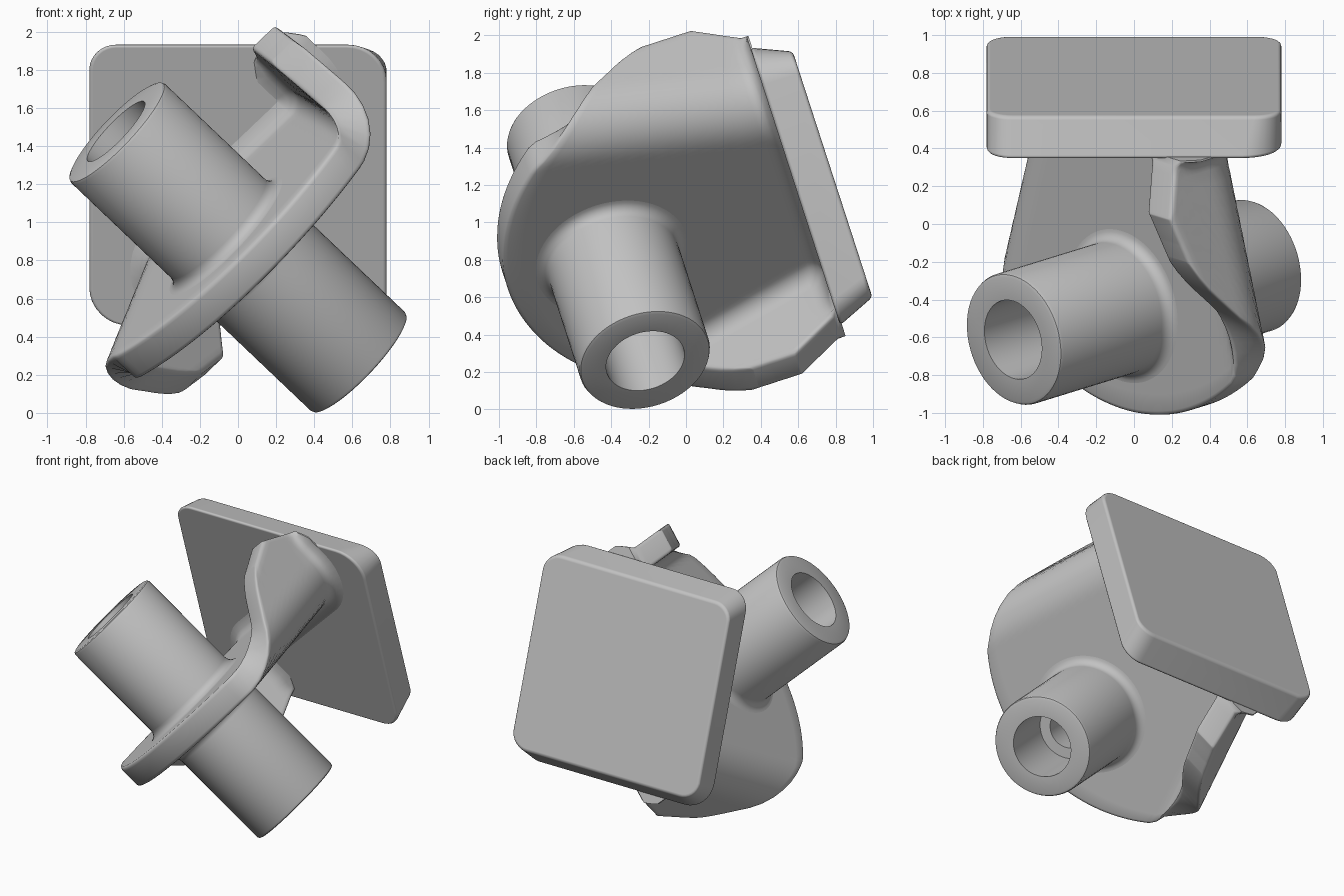
import bpy, bmesh
from math import sin, cos, pi, sqrt, radians
from mathutils import Matrix, Vector

cube = bpy.data.objects.get("Cube")
if cube:
    bpy.data.objects.remove(cube, do_unlink=True)

grey = bpy.data.materials.new("plain_grey")
grey.use_nodes = True
grey.diffuse_color = (0.54, 0.54, 0.54, 1)
grey.node_tree.nodes["Principled BSDF"].inputs["Base Color"].default_value = (0.54, 0.54, 0.54, 1)

# Shared frame: x across, y toward the mounting plate, z up along the plate
FRAME = Matrix.Translation((0.0, -0.415, 0.868)) @ Matrix.Rotation(radians(17.95), 4, 'X')
BORE_AXIS = FRAME @ Matrix.Rotation(radians(135), 4, 'Y')


def finish(name, bm, matrix, angle=35):
    bmesh.ops.recalc_face_normals(bm, faces=bm.faces)
    mesh = bpy.data.meshes.new(name)
    bm.to_mesh(mesh)
    bm.free()
    mesh.materials.append(grey)
    obj = bpy.data.objects.new(name, mesh)
    bpy.context.collection.objects.link(obj)
    obj.matrix_world = matrix
    bpy.ops.object.select_all(action='DESELECT')
    obj.select_set(True)
    bpy.context.view_layer.objects.active = obj
    bpy.ops.object.shade_smooth_by_angle(angle=radians(angle))
    return obj


# Mounting plate: rounded square, tapered to the back, two corners cut larger in front
def rounded_square(half, radii, steps=8):
    for q, (sx, sz) in enumerate(((1, 1), (-1, 1), (-1, -1), (1, -1))):
        radius = radii[q % 2]
        c = half - radius
        for i in range(steps + 1):
            a = (q + i / steps) * pi / 2
            yield sx * c + radius * cos(a), sz * c + radius * sin(a)


bm = bmesh.new()
loops = []
for y, taper, radii in ((1.05, 1.0, (0.21, 0.14)), (1.26, 0.885, (0.14, 0.14))):
    loops.append([bm.verts.new((x, y, z * taper)) for x, z in rounded_square(0.78, radii)])
    bm.faces.new(loops[-1])
for i in range(len(loops[0])):
    bm.faces.new((loops[0][i - 1], loops[0][i], loops[1][i], loops[1][i - 1]))
plate = finish("mounting_plate", bm, FRAME)
soft = plate.modifiers.new("soft_edges", 'BEVEL')
soft.width, soft.segments, soft.limit_method = 0.02, 3, 'ANGLE'
soft.angle_limit = radians(40)
soft.harden_normals = True

# Bent web: an S-shaped sheet with a rounded rim, flaring into the plate
S_END, HALF, RIM, FLARE, TOP = 1.205, 0.09, 0.025, 0.09, 1.06
BEND, SPREAD = radians(90), 0.15


def clamp(v, low=0.0, high=1.0):
    return min(max(v, low), high)


def section(s, y):
    """Centre point and heading of the sheet at arc length s, depth y."""
    kink = 0.92 - 0.29 * y
    x = z = 0.0
    a, n = pi / 4, 40
    for i in range(n):
        t = ((i + 0.5) * abs(s) / n - kink + SPREAD) / (2 * SPREAD)
        a = pi / 4 + BEND * clamp(t)
        x += cos(a) * abs(s) / n
        z += sin(a) * abs(s) / n
    sign = 1 if s >= 0 else -1
    return sign * x, sign * z, a


def rim_limits(s):
    """Lowest and highest depth of the sheet at arc length s."""
    s = abs(s)
    low = 0.7 - 1.28 * sqrt(1 - (s / 1.22) ** 2)
    low += 0.17 * sin(pi * clamp((s - 0.83) / 0.4))
    return low, min(TOP, 0.75 + (1.22 - s) / 0.7)


def thickness(s, y, low, high):
    gap = min(y - low, S_END - abs(s))
    if high < TOP - 0.001:
        gap = min(gap, high - y)
    gap = clamp(gap, 0, RIM)
    h = HALF - RIM + sqrt(RIM ** 2 - (RIM - gap) ** 2)
    f = clamp(y - (1.05 - FLARE), 0, FLARE)
    return h + (FLARE - sqrt(FLARE ** 2 - f ** 2)) * clamp((1.03 - abs(s)) / 0.12)


edge = (0, 0.003, 0.01, RIM)
half_s = [S_END * i / 40 for i in range(40)] + [S_END - d for d in reversed(edge[:-1])]
columns = [-s for s in reversed(half_s[1:])] + half_s
bm = bmesh.new()
sides = ([], [])
for s in columns:
    low, high = rim_limits(s)
    start, stop = low + RIM, high - 0.1
    ys = [low + d for d in edge[:-1]]
    ys += [start + (stop - start) * i / 16 for i in range(17)]
    ys += [high - d for d in (0.075, 0.05, RIM, 0.01, 0.003, 0)]
    for side, sign in zip(sides, (1, -1)):
        col = []
        for y in ys:
            x, z, a = section(s, y)
            h = sign * thickness(s, y, low, high)
            col.append(bm.verts.new((x + h * sin(a), y, z - h * cos(a))))
        side.append(col)
for side in sides:
    for c0, c1 in zip(side, side[1:]):
        for j in range(len(c0) - 1):
            bm.faces.new((c0[j], c0[j + 1], c1[j + 1], c1[j]))


def outline(g):
    return ([c[0] for c in g] + g[-1][1:] + [c[-1] for c in reversed(g[:-1])]
            + g[0][-2:0:-1])


ra, rb = outline(sides[0]), outline(sides[1])
for i in range(len(ra)):
    bm.faces.new((ra[i - 1], ra[i], rb[i], rb[i - 1]))
web = finish("bent_web", bm, FRAME, 50)


# Bearing tube: stepped bore, soft end edges and a fillet where it meets the web
def half_profile():
    pts = [(0.14, 0.45), (0.215, 0.45), (0.215, 0.905), (0.337, 0.905), (0.352, 0.899), (0.358, 0.885)]
    f = 0.06
    for i in range(7):
        a = i / 6 * pi / 2
        pts.append((0.358 + f * (1 - cos(a)), HALF + f * (1 - sin(a))))
    return pts


upper = half_profile()
profile = upper + [(r, -z) for r, z in reversed(upper)]
bm = bmesh.new()
ring = [bm.verts.new((r, 0, z)) for r, z in profile]
edges = [bm.edges.new((ring[i - 1], ring[i])) for i in range(len(ring))]
bmesh.ops.spin(bm, geom=ring + edges, cent=Vector(), axis=(0, 0, 1),
               angle=2 * pi, steps=64, use_merge=True)
bmesh.ops.remove_doubles(bm, verts=bm.verts, dist=0.0005)
finish("bearing_tube", bm, BORE_AXIS)

# Hidden cutter that opens the bore through the web
bm = bmesh.new()
bmesh.ops.create_cone(bm, cap_ends=True, segments=48, radius1=0.2, radius2=0.2, depth=0.5)
cutter = finish("bore_cutter", bm, BORE_AXIS)
cutter.hide_render = True
cutter.hide_set(True)
cut = web.modifiers.new("bore", 'BOOLEAN')
cut.operation, cut.object, cut.solver = 'DIFFERENCE', cutter, 'EXACT'
